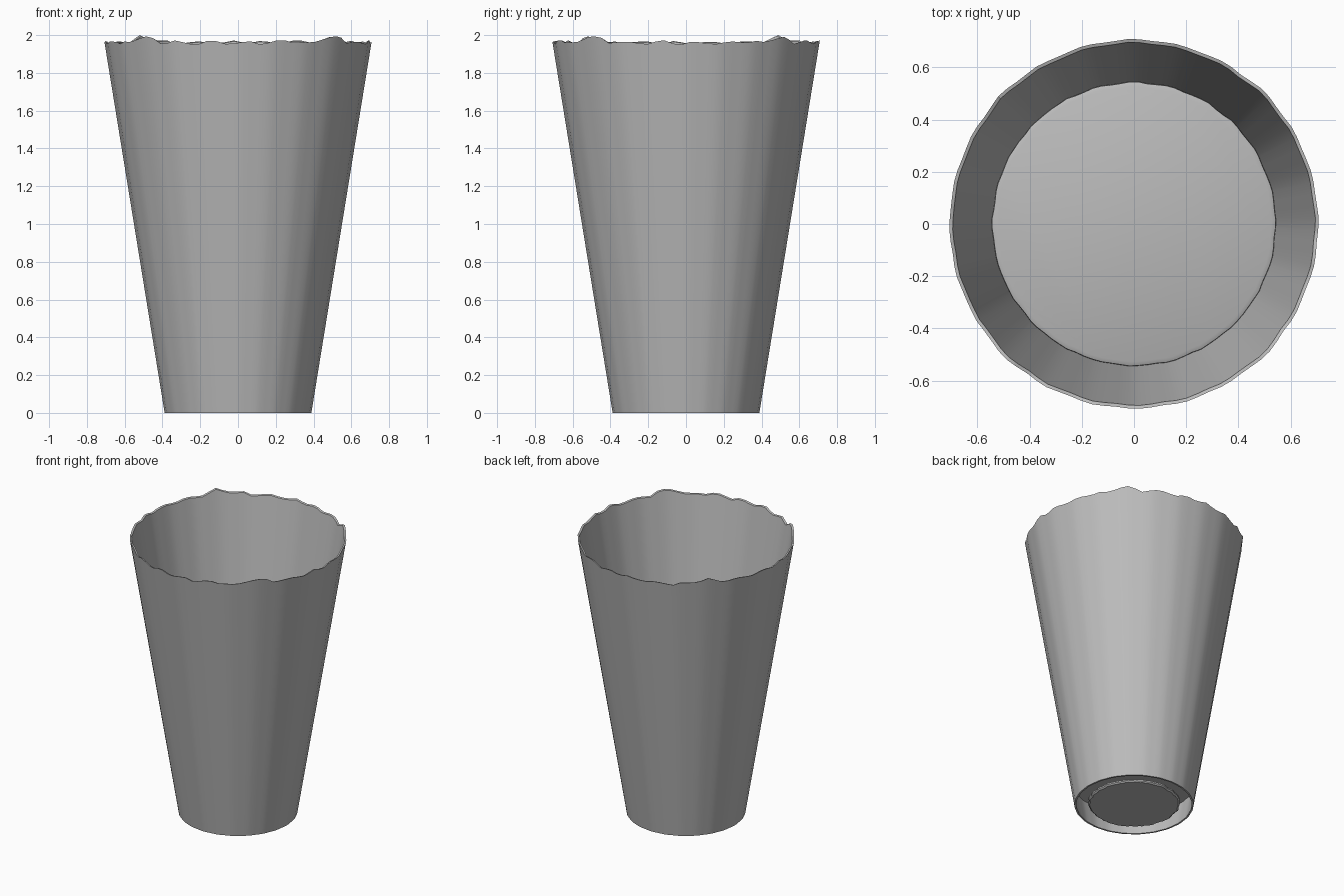
import bpy, bmesh, math, random

random.seed(4)
SIDES = 24
WALL = 0.012

cube = bpy.data.objects.get("Cube")
if cube:
    bpy.data.objects.remove(cube, do_unlink=True)

grey = bpy.data.materials.new("plain_grey")
grey.use_nodes = True
grey.diffuse_color = (0.5, 0.5, 0.5, 1)
grey.node_tree.nodes["Principled BSDF"].inputs["Base Color"].default_value = (0.5, 0.5, 0.5, 1)


def outer_radius(z):
    return 0.39 + 0.163 * z


# Unit outline: a polygon with slightly softened corners, four points per side
step = 2 * math.pi / SIDES
apothem = math.cos(step / 2)
OUTLINE = []
for i in range(SIDES):
    for part in (0.12, 0.37, 0.63, 0.88):
        a = (i + part) * step
        r = apothem / math.cos((part - 0.5) * step)
        OUTLINE.append((r * math.cos(a), r * math.sin(a), a))

# Uneven rim: small ripples with a taller peak on each diagonal
RIM = []
for x, y, a in OUTLINE:
    off = abs((a % (math.pi / 2)) - math.pi / 4)
    peak = 0.035 * max(0, 1 - off / 0.16)
    ripple = 0.007 * math.sin(SIDES * a) + random.uniform(-0.006, 0.006)
    RIM.append(min(2.0, 1.962 + peak + ripple))
RIM[RIM.index(max(RIM))] = 2.0


def build(name, rings, closed=False, caps=False, ragged=0):
    """Skin a stack of rings; each ring is (radius function, list of heights)."""
    bm = bmesh.new()
    jitter = [1 - random.uniform(0, ragged) for _ in OUTLINE]
    loops = []
    for radius, heights in rings:
        loops.append([bm.verts.new((x * radius(z) * j, y * radius(z) * j, z))
                      for (x, y, a), z, j in zip(OUTLINE, heights, jitter)])
    pairs = list(zip(loops, loops[1:]))
    if closed:
        pairs.append((loops[-1], loops[0]))
    n = len(OUTLINE)
    for low, high in pairs:
        for i in range(n):
            k = (i + 1) % n
            bm.faces.new((low[i], low[k], high[k], high[i]))
    if caps:
        bm.faces.new(loops[0][::-1])
        bm.faces.new(loops[-1])
    bmesh.ops.recalc_face_normals(bm, faces=bm.faces)
    mesh = bpy.data.meshes.new(name)
    bm.to_mesh(mesh)
    bm.free()
    mesh.materials.append(grey)
    obj = bpy.data.objects.new(name, mesh)
    bpy.context.collection.objects.link(obj)
    bpy.ops.object.select_all(action='DESELECT')
    obj.select_set(True)
    bpy.context.view_layer.objects.active = obj
    bpy.ops.object.shade_smooth_by_angle(angle=math.radians(35))
    return obj


def level(z):
    return [z] * len(OUTLINE)


def inner_radius(z):
    return outer_radius(z) - WALL


def fixed(r):
    return lambda z: r


# Thin tapered wall, open at both ends
build("cup_wall", [
    (outer_radius, level(0)),
    (outer_radius, RIM),
    (inner_radius, [z - 0.004 for z in RIM]),
    (inner_radius, level(0)),
], closed=True)

# Filling with a softened top edge; its underside is the recessed base
build("filling", [
    (inner_radius, level(0.165)),
    (inner_radius, level(1.04)),
    (fixed(0.546), level(1.053)),
    (fixed(0.53), level(1.06)),
], caps=True, ragged=0.006)

# Thin ragged disc under the base
build("base_disc", [
    (fixed(0.295), level(0.002)),
    (fixed(0.305), level(0.01)),
    (fixed(0.305), level(0.02)),
], caps=True, ragged=0.035)
